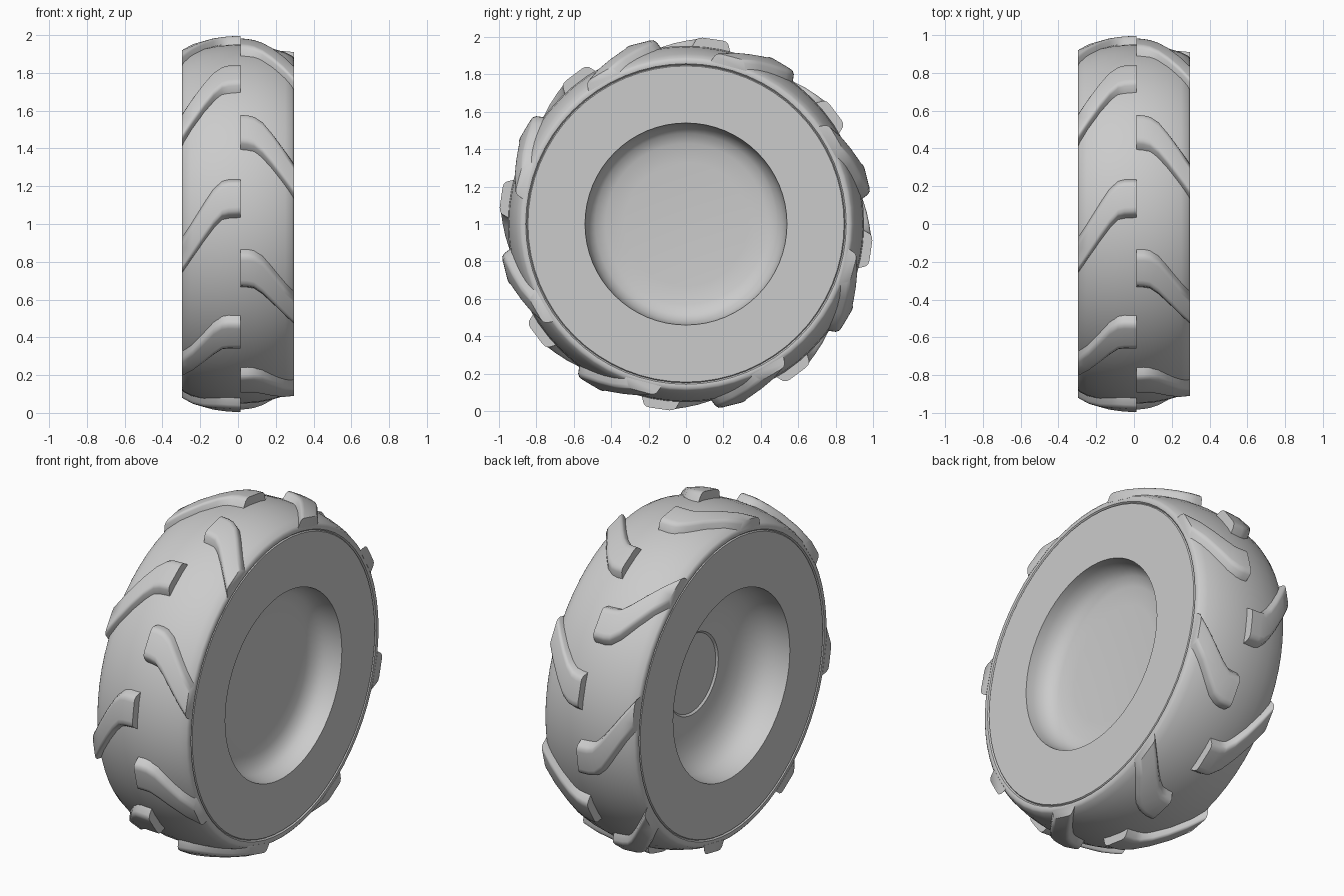
import bpy, bmesh
from math import sin, cos, radians, pi

if "Cube" in bpy.data.objects:
    bpy.data.objects.remove(bpy.data.objects["Cube"])


def pt(x, r, a):
    """Point on the wheel: x along axle, radius r, angle a from the front upwards."""
    return (x, -r * cos(a), 1 + r * sin(a))


def finish(name, bm, angle=35):
    bmesh.ops.recalc_face_normals(bm, faces=bm.faces)
    me = bpy.data.meshes.new(name)
    bm.to_mesh(me)
    bm.free()
    ob = bpy.data.objects.new(name, me)
    bpy.context.collection.objects.link(ob)
    bpy.ops.object.select_all(action='DESELECT')
    ob.select_set(True)
    bpy.context.view_layer.objects.active = ob
    bpy.ops.object.shade_smooth_by_angle(angle=radians(angle))
    return ob


def lathe(name, profile, n=64):
    """Revolve (x, r) points about the axle; both ends lie on the axle."""
    bm = bmesh.new()
    rings = []
    for x, r in profile:
        if r == 0:
            rings.append([bm.verts.new(pt(x, 0, 0))] * n)
        else:
            rings.append([bm.verts.new(pt(x, r, 2 * pi * i / n)) for i in range(n)])
    for a, b in zip(rings, rings[1:]):
        for i in range(n):
            j = (i + 1) % n
            quad = list(dict.fromkeys((a[i], a[j], b[j], b[i])))
            bm.faces.new(quad)
    return finish(name, bm)


# Tyre and wheel in one closed profile, from the shallow dish to the deep dish
tread = [(.297, .865), (.295, .88), (.287, .89), (.25, .909), (.18, .93), (.10, .946)]
profile = [(.13, 0), (.133, .33), (.143, .43), (.163, .485), (.20, .518), (.25, .535), (.295, .54),
           (.295, .845), (.288, .85), (.296, .857)]
profile += tread + [(0, .952)] + [(-x, r) for x, r in reversed(tread)]
profile += [(-.296, .857), (-.288, .85), (-.295, .845), (-.295, .54), (-.24, .537), (-.17, .52),
            (-.11, .475), (-.07, .40), (-.05, .31), (-.045, .235), (-.035, .225), (-.035, 0)]
lathe("tyre_and_wheel", profile)

# Tread lug stations: distance from centre, top radius, lower and upper angle (degrees)
STATIONS = [(0, 1.0, -5.2, 5.2), (.05, .997, -5.4, 5.2), (.085, .992, -5.9, 4.8),
            (.13, .983, -8.2, 3.0), (.18, .970, -11.8, -.8), (.24, .952, -16.6, -6.0),
            (.297, .928, -21.6, -11.0)]


def lug(bm, side, centre, sweep):
    rows = []
    for k, (u, r, lo, hi) in enumerate(STATIONS):
        x = side * u if k else .013
        shift = sweep * max(0, u - .08) / .215
        base = r - .05
        # sloped flanks with a rounded shoulder
        section = [(lo - 1, base), (lo + .1, r - .014), (lo + 1, r - .002), (lo + 2.2, r),
                   (hi - 2.2, r), (hi - 1, r - .002), (hi - .1, r - .014), (hi + 1, base)]
        rows.append([bm.verts.new(pt(x, rr, radians(centre + a + shift))) for a, rr in section])
    for a, b in zip(rows, rows[1:]):
        for i in range(len(a) - 1):
            bm.faces.new((a[i], a[i + 1], b[i + 1], b[i]))
        bm.faces.new((a[-1], a[0], b[0], b[-1]))
    bm.faces.new(rows[0])
    bm.faces.new(rows[-1])


# Eight lugs per side, staggered by half a step
for name, side, start, sweep in (("left_lugs", -1, 8.2, -2.8), ("right_lugs", 1, 30.7, .5)):
    bm = bmesh.new()
    for i in range(8):
        lug(bm, side, start + 45 * i, sweep)
    finish(name, bm, 60)
